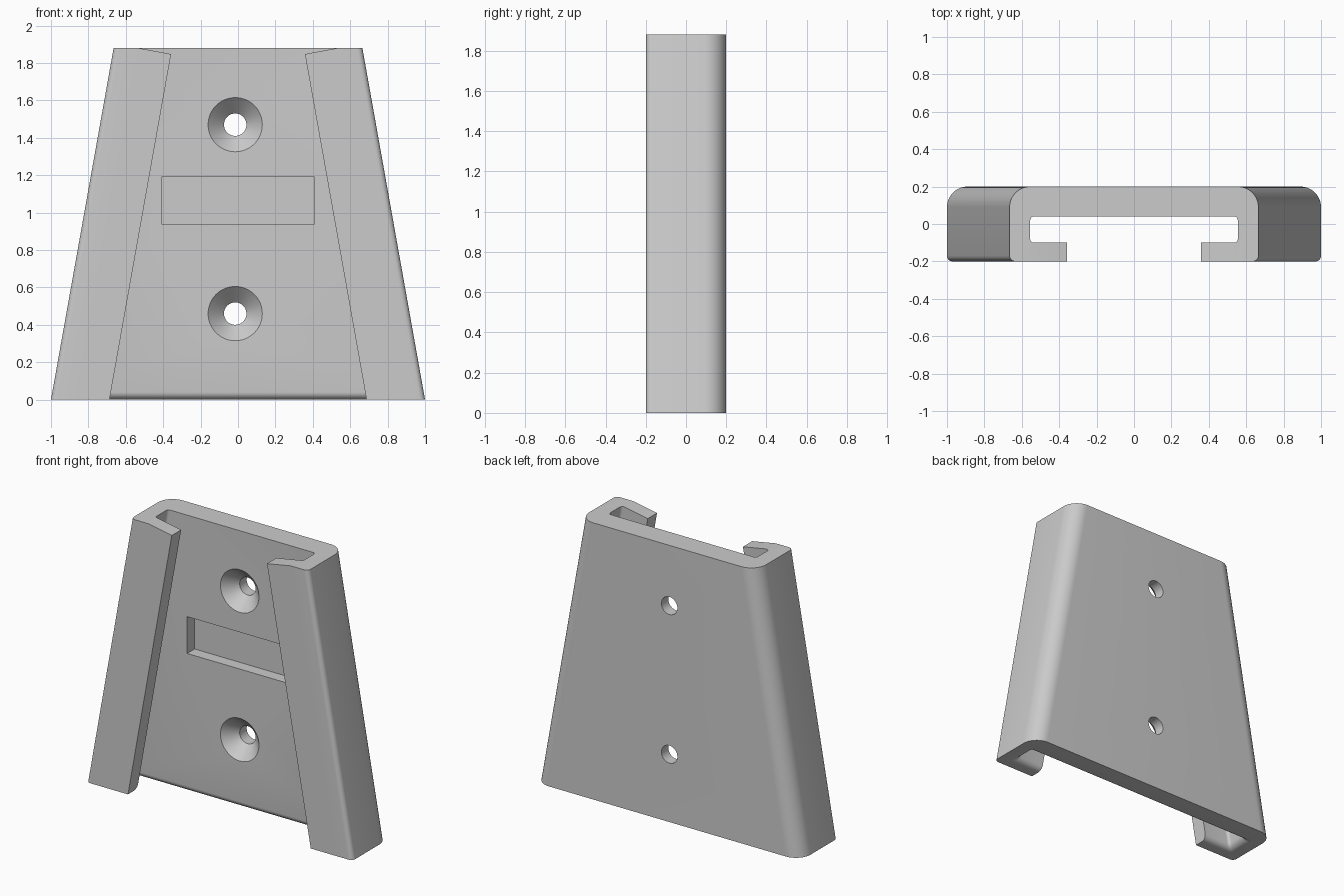
import bpy, bmesh, math

if "Cube" in bpy.data.objects:
    bpy.data.objects.remove(bpy.data.objects["Cube"])

H = 1.88          # height
K = 0.335 / H     # sideways taper per unit height
R = 0.04          # rounding of the channel entry at the bottom

grey = bpy.data.materials.new("light grey")
grey.diffuse_color = (0.6, 0.6, 0.6, 1)
grey.use_nodes = True
grey.node_tree.nodes["Principled BSDF"].inputs["Base Color"].default_value = grey.diffuse_color


def make_object(name, bm):
    bmesh.ops.recalc_face_normals(bm, faces=bm.faces)
    mesh = bpy.data.meshes.new(name)
    bm.to_mesh(mesh)
    bm.free()
    mesh.materials.append(grey)
    obj = bpy.data.objects.new(name, mesh)
    bpy.context.collection.objects.link(obj)
    return obj


def arc(cx, cy, r, a0, a1, n):
    angles = [math.radians(a0 + (a1 - a0) * i / n) for i in range(n + 1)]
    return [(cx + r * math.cos(a), cy + r * math.sin(a)) for a in angles]


def skin(bm, rings):
    for a, b in zip(rings, rings[1:]):
        for i in range(len(a)):
            j = (i + 1) % len(a)
            bm.faces.new((a[i], a[j], b[j], b[i]))


def mirror(points):
    return [(-x, y) for x, y in points]


# C-shaped cross-section; "off" widens the channel
def section(off):
    outer = [(0.352, -0.2), (0.535, -0.2)]
    outer += arc(0.635, -0.17, 0.03, -90, 0, 6) + arc(0.555, 0.09, 0.11, 0, 90, 14)
    inner = [(0.352, -0.1 - off)]
    inner += arc(0.535 + off, -0.08 - off, 0.02, -90, 0, 5)
    inner += arc(0.535 + off, 0.02 + off, 0.02, 0, 90, 5)
    loop = outer + mirror(outer[::-1]) + mirror(inner) + inner[::-1]
    return loop, len(outer)


# Tapered bracket body, lofted upward
levels = [(R * (1 - math.cos(t)), R * (1 - math.sin(t)))
          for t in [math.pi / 2 * i / 8 for i in range(9)]] + [(H, 0.0)]
bm = bmesh.new()
rings = []
for z, off in levels:
    loop, lo = section(off)
    ring = []
    for x, y in loop:
        zz = z
        if z == H and y < -0.099 and abs(x) < 0.535:
            zz -= (0.535 - abs(x)) * K      # lip tops slope down inward
        ring.append(bm.verts.new((x + math.copysign(K * (H - zz), x), y, zz)))
    rings.append(ring)
skin(bm, rings)
bm.faces.new(rings[0])
top, n = rings[-1], len(rings[-1])
bm.faces.new((top[0], top[1], top[n - 2], top[n - 1]))
bm.faces.new((top[2 * lo - 2], top[2 * lo - 1], top[2 * lo], top[2 * lo + 1]))
bm.faces.new([v for i, v in enumerate(top) if i not in (0, n - 1, 2 * lo - 1, 2 * lo)])
body = make_object("bracket_body", bm)


# Countersunk screw hole cutter
def screw_cutter(z):
    bm = bmesh.new()
    rings = [[bm.verts.new((-0.015 + x, y, z + h)) for x, h in arc(0, 0, r, 0, 360, 48)[:-1]]
             for y, r in ((0.0, 0.185), (0.125, 0.06), (0.25, 0.06))]
    skin(bm, rings)
    bm.faces.new(rings[0])
    bm.faces.new(rings[-1])
    return make_object("screw_hole_cutter", bm)


# Shallow rectangular pocket cutter
bm = bmesh.new()
bmesh.ops.create_cube(bm, size=1)
for v in bm.verts:
    v.co = (v.co.x * 0.82, 0.06 + v.co.y * 0.12, 1.065 + v.co.z * 0.25)
cutters = [make_object("pocket_cutter", bm), screw_cutter(0.46), screw_cutter(1.47)]

# Cut the holes and pocket, then drop the cutters
bpy.context.view_layer.objects.active = body
for cutter in cutters:
    cutter.hide_render = True
    mod = body.modifiers.new("cut", 'BOOLEAN')
    mod.operation = 'DIFFERENCE'
    mod.solver = 'EXACT'
    mod.object = cutter
    bpy.ops.object.modifier_apply(modifier=mod.name)
    bpy.data.objects.remove(cutter)

bpy.ops.object.select_all(action='DESELECT')
body.select_set(True)
bpy.ops.object.shade_smooth_by_angle(angle=math.radians(30))
